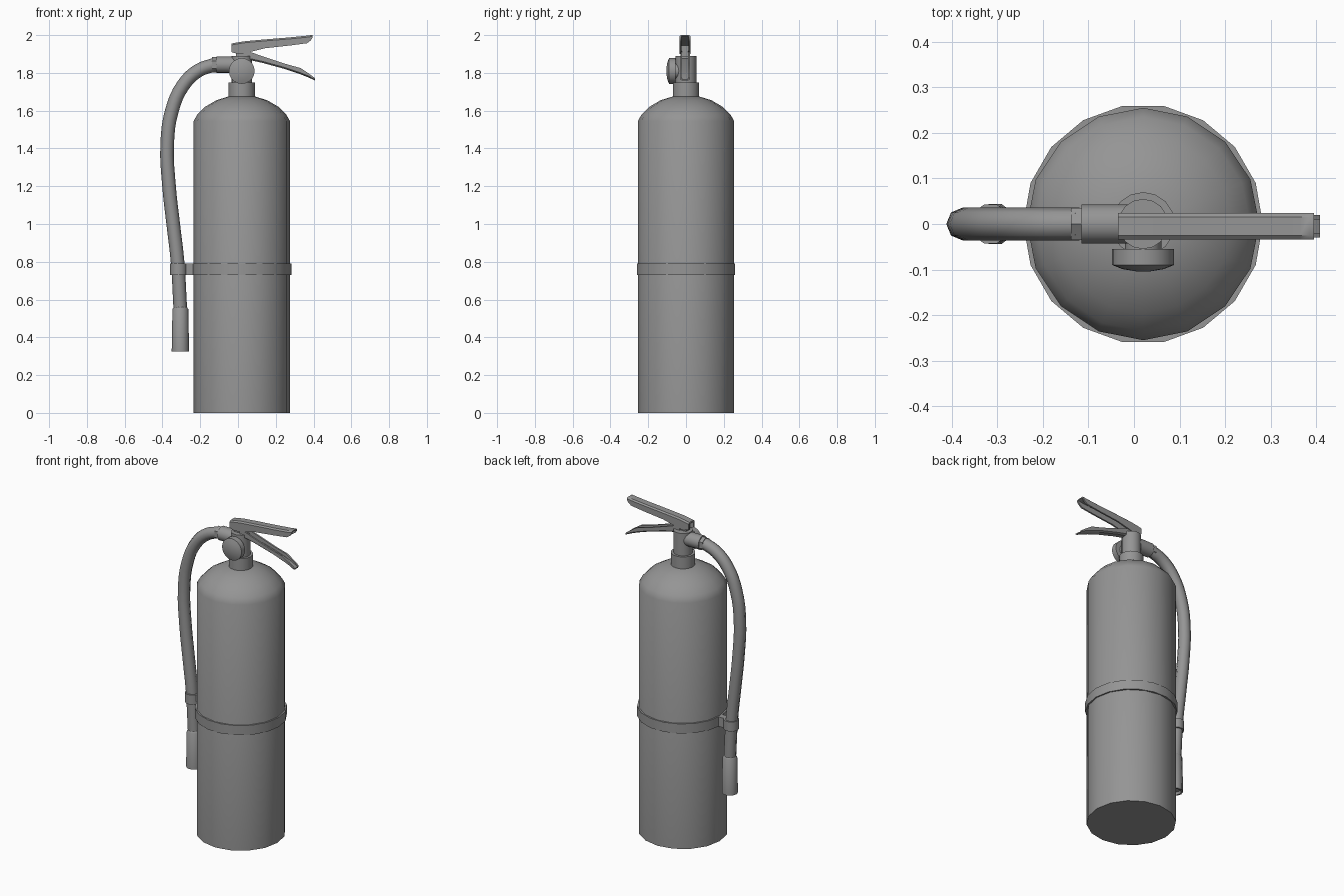
import bpy, bmesh, math
from mathutils import Matrix, Vector

cube = bpy.data.objects.get("Cube")
if cube:
    bpy.data.objects.remove(cube)

# One plain grey for everything
GREY = (0.3, 0.3, 0.3, 1)
grey = bpy.data.materials.new("plain_grey")
grey.use_nodes = True
grey.diffuse_color = GREY
grey.node_tree.nodes["Principled BSDF"].inputs["Base Color"].default_value = GREY

CX = 0.02                      # axis of the tank
AXES = {"z": Matrix(),
        "-y": Matrix.Rotation(math.pi / 2, 4, "X"),
        "-x": Matrix.Rotation(-math.pi / 2, 4, "Y")}


def smooth(obj, angle=40):
    bpy.ops.object.select_all(action="DESELECT")
    obj.select_set(True)
    bpy.context.view_layer.objects.active = obj
    bpy.ops.object.shade_smooth_by_angle(angle=math.radians(angle))


def finish(name, bm, angle=40):
    bmesh.ops.recalc_face_normals(bm, faces=bm.faces)
    mesh = bpy.data.meshes.new(name)
    bm.to_mesh(mesh)
    bm.free()
    mesh.materials.append(grey)
    obj = bpy.data.objects.new(name, mesh)
    bpy.context.collection.objects.link(obj)
    smooth(obj, angle)
    return obj


def loft(bm, rings, closed=False):
    """Skin rings of vertices; cap the ends, or join them when closed."""
    n = len(rings[0])
    pairs = list(zip(rings, rings[1:]))
    if closed:
        pairs.append((rings[-1], rings[0]))
    for a, b in pairs:
        for i in range(n):
            j = (i + 1) % n
            bm.faces.new((a[i], a[j], b[j], b[i]))
    if not closed:
        bm.faces.new(rings[0])
        bm.faces.new(rings[-1])


def lathe(name, profile, origin, axis="z", sides=16, closed=False, turn=0.0, angle=40):
    """Revolve (radius, height) points about an axis through origin."""
    bm = bmesh.new()
    place = Matrix.Translation(origin) @ AXES[axis]
    rings = []
    for r, h in profile:
        ring = []
        for i in range(sides):
            a = math.tau * i / sides + turn
            ring.append(bm.verts.new(place @ Vector((r * math.cos(a), r * math.sin(a), h))))
        rings.append(ring)
    loft(bm, rings, closed)
    return finish(name, bm, angle)


def channel(name, stations, half, y=-0.005, wall=0.01):
    """U-shaped bar: each station is (x, z of the web, z of the open edge)."""
    bm = bmesh.new()
    rings = []
    for x, web, lip in stations:
        s = 1 if web > lip else -1
        inner = web - s * min(wall, abs(web - lip) * 0.5)
        bevel = web - s * min(0.008, abs(web - lip) * 0.4)
        right = [(half - 0.009, web), (half, bevel), (half, lip),
                 (half - wall, lip), (half - wall, inner)]
        section = right + [(-v, z) for v, z in reversed(right)]
        rings.append([bm.verts.new((x, y + v, z)) for v, z in section])
    loft(bm, rings)
    return finish(name, bm)


# Tank with rounded shoulder
lathe("tank", [(0.255, 0), (0.255, 1.545), (0.235, 1.58), (0.195, 1.62),
               (0.135, 1.655), (0.07, 1.675)], (CX, 0, 0))

# Strap around the tank
lathe("strap", [(0.25, 0.73), (0.263, 0.73), (0.263, 0.79), (0.25, 0.79)],
      (CX, 0, 0), sides=18, closed=True)

# Valve: collar, stem, gauge
lathe("valve_collar", [(0.07, 1.66), (0.07, 1.75)], (CX, 0, 0))
lathe("valve_stem", [(0.055, 1.74), (0.055, 1.89)], (CX, 0, 0))
lathe("gauge_boss", [(0.04, 0.03), (0.04, 0.06)], (CX, 0, 1.81), "-y")
lathe("gauge", [(0.068, 0.055), (0.068, 0.09), (0.045, 0.099), (0.015, 0.104)],
      (CX, 0, 1.81), "-y", sides=20)

# Hose fitting and hexagonal nut
lathe("hose_fitting", [(0.043, 0), (0.043, 0.135)], (CX, 0, 1.843), "-x")
lathe("hose_nut", [(0.04, 0.13), (0.04, 0.158)], (CX, 0, 1.843), "-x", sides=6, angle=20)

# Hose
path = [(-0.12, 1.845), (-0.21, 1.812), (-0.29, 1.735), (-0.35, 1.6), (-0.375, 1.42),
        (-0.365, 1.2), (-0.343, 1.0), (-0.32, 0.8), (-0.305, 0.54)]
curve = bpy.data.curves.new("hose", "CURVE")
curve.dimensions = "3D"
curve.bevel_depth = 0.036
curve.bevel_resolution = 2
curve.use_fill_caps = True
curve.resolution_u = 4
spline = curve.splines.new("BEZIER")
spline.bezier_points.add(len(path) - 1)
for point, (x, z) in zip(spline.bezier_points, path):
    point.co = (x, 0, z)
    point.handle_left_type = point.handle_right_type = "AUTO"
curve.materials.append(grey)
hose = bpy.data.objects.new("hose", curve)
bpy.context.collection.objects.link(hose)
bpy.ops.object.select_all(action="DESELECT")
hose.select_set(True)
bpy.context.view_layer.objects.active = hose
bpy.ops.object.convert(target="MESH")
smooth(bpy.context.object, 60)

# Nozzle
lathe("nozzle", [(0.03, 0.34), (0.036, 0.325), (0.046, 0.325), (0.042, 0.55), (0.034, 0.56)],
      (-0.305, 0, 0), sides=10)

# Clip holding the hose to the strap
lathe("hose_clip", [(0.033, 0.73), (0.045, 0.73), (0.045, 0.79), (0.033, 0.79)],
      (-0.315, 0, 0), sides=10, closed=True)
bm = bmesh.new()
bmesh.ops.create_cube(bm, size=1, matrix=Matrix.Translation((-0.255, 0, 0.76))
                      @ Matrix.Diagonal((0.05, 0.04, 0.06, 1)))
finish("clip_tab", bm)

# Squeeze lever, open underneath, and carry handle, open on top
channel("squeeze_lever", [(-0.035, 1.955, 1.91), (0.0, 1.962, 1.9), (0.04, 1.968, 1.905),
                          (0.14, 1.977, 1.93), (0.275, 1.988, 1.945), (0.365, 1.997, 1.957),
                          (0.385, 2.0, 1.972), (0.395, 2.0, 1.988)], 0.029)
channel("carry_handle", [(0.03, 1.87, 1.92), (0.075, 1.865, 1.907), (0.13, 1.853, 1.888),
                         (0.25, 1.82, 1.848), (0.33, 1.793, 1.826), (0.37, 1.777, 1.8),
                         (0.408, 1.76, 1.772)], 0.025)

# Block joining the lever to the valve
bm = bmesh.new()
bmesh.ops.create_cube(bm, size=1, matrix=Matrix.Translation((0.015, -0.005, 1.91))
                      @ Matrix.Diagonal((0.05, 0.036, 0.07, 1)))
finish("lever_pivot", bm)
